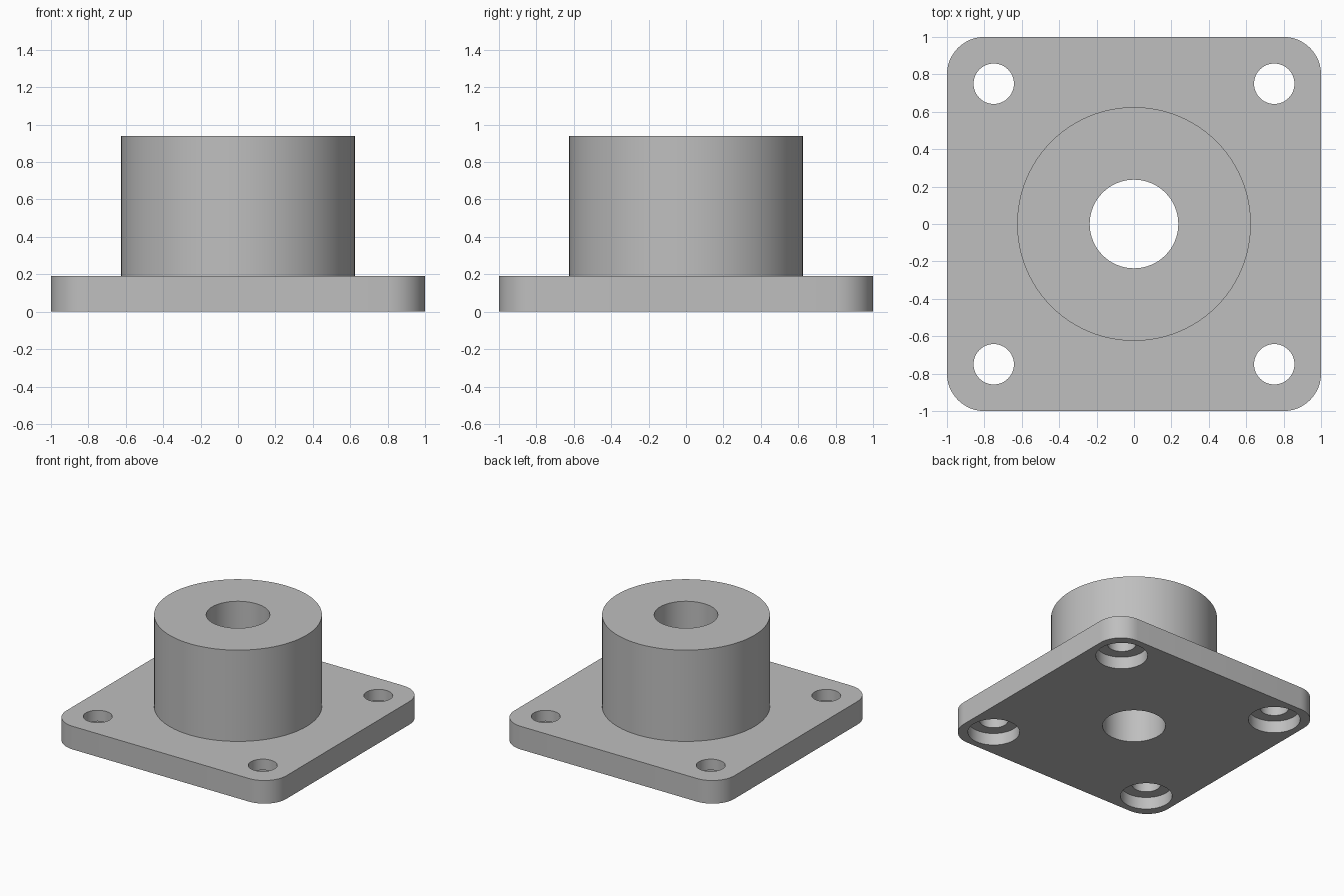
import bpy, bmesh, math

if "Cube" in bpy.data.objects:
    bpy.data.objects.remove(bpy.data.objects["Cube"], do_unlink=True)

PLATE_TOP, HUB_TOP = 0.19, 0.94
HOLE_POS, COUNTERBORE_DEPTH = 0.75, 0.1

grey = bpy.data.materials.new("machined grey")
grey.use_nodes = True
colour = (0.52, 0.52, 0.52, 1)
grey.diffuse_color = colour
grey.node_tree.nodes["Principled BSDF"].inputs["Base Color"].default_value = colour


def cylinder(name, radius, bottom, top, x=0, y=0, sides=64):
    bpy.ops.mesh.primitive_cylinder_add(vertices=sides, radius=radius, depth=top - bottom,
                                        location=(x, y, (bottom + top) / 2))
    obj = bpy.context.object
    obj.name = name
    obj.data.materials.append(grey)
    return obj


def combine(body, tool, operation):
    mod = body.modifiers.new(operation.title(), "BOOLEAN")
    mod.operation, mod.object, mod.solver = operation, tool, "EXACT"
    bpy.context.view_layer.objects.active = body
    bpy.ops.object.modifier_apply(modifier=mod.name)
    bpy.data.objects.remove(tool, do_unlink=True)


# Square base plate with rounded vertical corners
bm = bmesh.new()
bmesh.ops.create_cube(bm, size=2)
for v in bm.verts:
    v.co.z = PLATE_TOP if v.co.z > 0 else 0
upright = [e for e in bm.edges if abs(e.verts[0].co.z - e.verts[1].co.z) > 0.1]
bmesh.ops.bevel(bm, geom=upright, offset=0.2, segments=12, profile=0.5, affect="EDGES")
mesh = bpy.data.meshes.new("flanged_hub")
bm.to_mesh(mesh)
bm.free()
mesh.materials.append(grey)
flange = bpy.data.objects.new("flanged_hub", mesh)
bpy.context.collection.objects.link(flange)

# Central hub and its through bore
combine(flange, cylinder("hub", 0.625, PLATE_TOP / 2, HUB_TOP, sides=96), "UNION")
combine(flange, cylinder("bore_cutter", 0.237, -0.1, HUB_TOP + 0.1), "DIFFERENCE")

# Corner bolt holes, counterbored from below
for x in (-HOLE_POS, HOLE_POS):
    for y in (-HOLE_POS, HOLE_POS):
        combine(flange, cylinder("bolt_cutter", 0.108, -0.1, PLATE_TOP + 0.1, x, y, 48), "DIFFERENCE")
        combine(flange, cylinder("counterbore_cutter", 0.195, -0.1, COUNTERBORE_DEPTH, x, y, 48), "DIFFERENCE")

# Smooth round walls, crisp rims
bpy.ops.object.select_all(action="DESELECT")
flange.select_set(True)
bpy.context.view_layer.objects.active = flange
bpy.ops.object.shade_smooth_by_angle(angle=math.radians(30))
